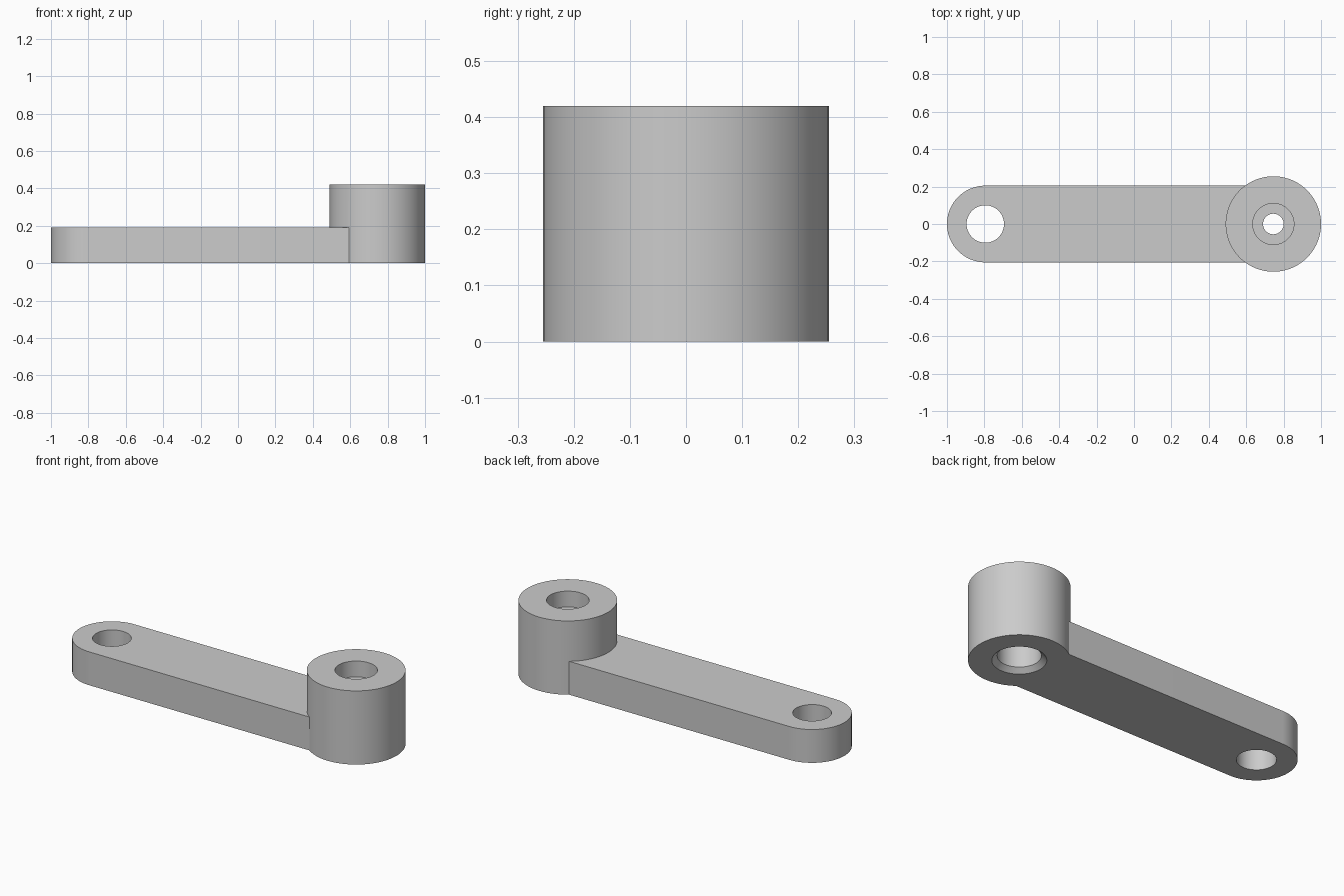
import bpy
import bmesh
import math

cube = bpy.data.objects.get("Cube")
if cube:
    bpy.data.objects.remove(cube, do_unlink=True)

SEGMENTS = 96
PIVOT_X, PIVOT_R, ARM_TOP = -0.795, 0.205, 0.19
BOSS_X, BOSS_R, BOSS_TOP = 0.745, 0.255, 0.42

grey = bpy.data.materials.new("plain grey")
grey.use_nodes = True
grey.diffuse_color = (0.6, 0.6, 0.6, 1)
grey.node_tree.nodes["Principled BSDF"].inputs["Base Color"].default_value = (0.6, 0.6, 0.6, 1)


def finish(name, bm):
    bmesh.ops.recalc_face_normals(bm, faces=bm.faces)
    mesh = bpy.data.meshes.new(name)
    bm.to_mesh(mesh)
    bm.free()
    mesh.materials.append(grey)
    obj = bpy.data.objects.new(name, mesh)
    bpy.context.collection.objects.link(obj)
    return obj


def lathe(name, x, profile):
    """Solid of revolution about a vertical axis; profile is (radius, z) upward."""
    bm = bmesh.new()
    rings = []
    for r, z in profile:
        angles = [2 * math.pi * i / SEGMENTS for i in range(SEGMENTS)]
        rings.append([bm.verts.new((x + r * math.cos(a), r * math.sin(a), z)) for a in angles])
    for low, high in zip(rings, rings[1:]):
        for i in range(SEGMENTS):
            j = (i + 1) % SEGMENTS
            bm.faces.new((low[i], low[j], high[j], high[i]))
    bm.faces.new(rings[0])
    bm.faces.new(rings[-1])
    return finish(name, bm)


def arm_bar(name):
    """Flat bar with one rounded end, running into the boss."""
    bm = bmesh.new()
    half = SEGMENTS // 2
    outline = [(BOSS_X, PIVOT_R)]
    for i in range(half + 1):
        a = math.pi / 2 + math.pi * i / half
        outline.append((PIVOT_X + PIVOT_R * math.cos(a), PIVOT_R * math.sin(a)))
    outline.append((BOSS_X, -PIVOT_R))
    base = bm.faces.new([bm.verts.new((x, y, 0)) for x, y in outline])
    top = bmesh.ops.extrude_face_region(bm, geom=[base])["geom"]
    bmesh.ops.translate(bm, vec=(0, 0, ARM_TOP),
                        verts=[g for g in top if isinstance(g, bmesh.types.BMVert)])
    return finish(name, bm)


def combine(target, other, operation):
    other.hide_render = True
    mod = target.modifiers.new(operation.title(), 'BOOLEAN')
    mod.operation = operation
    mod.solver = 'EXACT'
    mod.object = other
    bpy.context.view_layer.objects.active = target
    bpy.ops.object.modifier_apply(modifier=mod.name)
    bpy.data.objects.remove(other, do_unlink=True)


# Arm joined with the tall round boss
lever = arm_bar("lever_arm")
combine(lever, lathe("boss", BOSS_X, [(BOSS_R, 0), (BOSS_R, BOSS_TOP)]), 'UNION')

# Plain hole through the rounded end
combine(lever, lathe("pivot_hole", PIVOT_X, [(0.1, -0.1), (0.1, 0.3)]), 'DIFFERENCE')

# Stepped bore: chamfered mouth below, thin web with a small hole, counterbore above
bore = [(0.137, -0.1), (0.137, 0), (0.11, 0.025), (0.11, 0.3),
        (0.055, 0.3), (0.055, 0.33), (0.11, 0.33), (0.11, 0.5)]
combine(lever, lathe("boss_bore", BOSS_X, bore), 'DIFFERENCE')

# Smooth curved walls, crisp rims
for obj in bpy.context.selected_objects:
    obj.select_set(False)
lever.select_set(True)
bpy.context.view_layer.objects.active = lever
bpy.ops.object.shade_smooth_by_angle(angle=math.radians(30))
